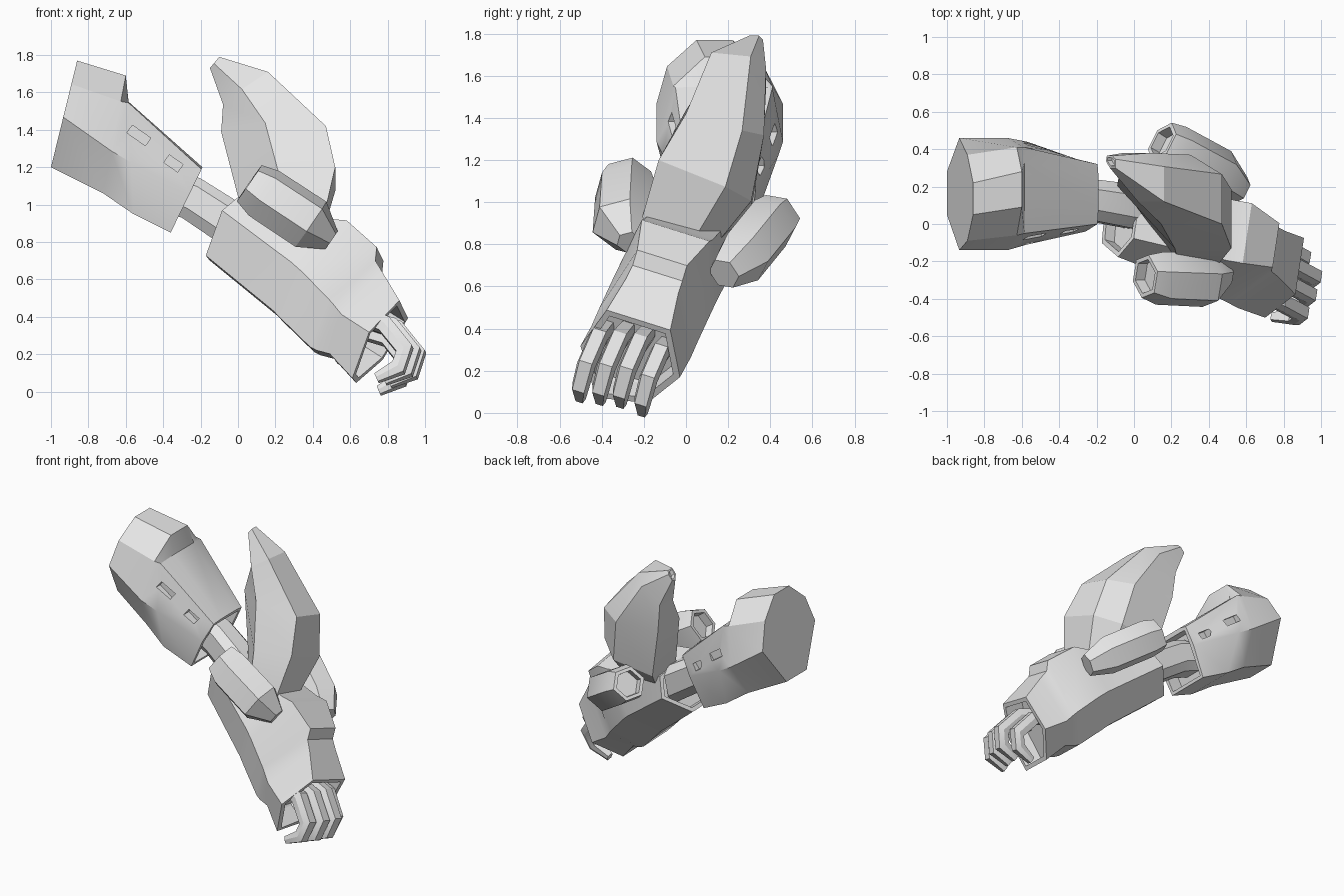
import bpy, bmesh, math
from mathutils import Vector

old = bpy.data.objects.get("Cube")
if old:
    bpy.data.objects.remove(old, do_unlink=True)

grey = bpy.data.materials.new("light_grey")
grey.use_nodes = True
grey.diffuse_color = (0.8, 0.8, 0.8, 1)
grey.node_tree.nodes["Principled BSDF"].inputs["Base Color"].default_value = (0.8, 0.8, 0.8, 1)


def loft(name, rings, hollow_start=None, hollow_end=None):
    """Skin a row of rings; a hollow end is (wall thickness, depth)."""
    bm = bmesh.new()
    loops = [[bm.verts.new(p) for p in ring] for ring in rings]
    count = len(loops[0])
    for a, b in zip(loops, loops[1:]):
        for i in range(count):
            j = (i + 1) % count
            bm.faces.new((a[i], a[j], b[j], b[i]))
    caps = [bm.faces.new(loops[0]), bm.faces.new(loops[-1])]
    bmesh.ops.recalc_face_normals(bm, faces=bm.faces[:])
    for cap, hollow in zip(caps, (hollow_start, hollow_end)):
        if hollow:
            bmesh.ops.inset_individual(bm, faces=[cap], thickness=hollow[0])
            bmesh.ops.inset_individual(bm, faces=[cap], thickness=0.002, depth=-hollow[1])
    mesh = bpy.data.meshes.new(name)
    bm.to_mesh(mesh)
    bm.free()
    mesh.materials.append(grey)
    obj = bpy.data.objects.new(name, mesh)
    bpy.context.collection.objects.link(obj)
    return obj


def smooth(obj, angle=25):
    bpy.ops.object.select_all(action='DESELECT')
    obj.select_set(True)
    bpy.context.view_layer.objects.active = obj
    bpy.ops.object.shade_smooth_by_angle(angle=math.radians(angle))


def section(start, end, y0, y1, profile, tilt=0):
    """Ring spanned by a line in the x-z plane and a range in y, sinking by tilt."""
    (ax, az), (bx, bz) = start, end
    return [Vector((ax + (bx - ax) * u, y0 + (y1 - y0) * v,
                    az + (bz - az) * u - tilt * (y1 - y0) * v))
            for u, v in profile]


# Slanted frame of the forearm: along, across, up
ORIGIN = Vector((0.3, -0.08, 0.62))
ALONG = Vector((0.79, -0.29, -0.54)).normalized()
ACROSS = Vector((0.12, 0.95, -0.28))
ACROSS = (ACROSS - ALONG * ACROSS.dot(ALONG)).normalized()
UP = ALONG.cross(ACROSS)


def arm_point(s, w, n):
    return ORIGIN + ALONG * s + ACROSS * w + UP * n


# Upper arm: each ring has top, shoulder, ridge and bottom levels (front y, back y, height)
def barrel_ring(bottom, top, levels):
    outline = [(u, y) for y, _, u in levels] + [(u, y) for _, y, u in reversed(levels)]
    return section(bottom, top, 0, 1, outline)


upper_arm = loft("upper_arm", [
    barrel_ring((-1.0, 1.20), (-.86, 1.77),
                ((.05, .22, 1), (-.09, .37, .78), (-.14, .46, .47), (.05, .28, 0))),
    barrel_ring((-.72, 1.06), (-.60, 1.69),
                ((.09, .28, 1), (-.06, .41, .78), (-.14, .46, .36), (-.02, .32, 0))),
    barrel_ring((-.56, .95), (-.585, 1.55),
                ((.10, .33, 1), (-.05, .41, .99), (-.11, .44, .46), (-.05, .34, 0))),
    barrel_ring((-.36, .85), (-.19, 1.20),
                ((.08, .26, 1), (.0, .32, .97), (-.04, .33, .6), (-.02, .31, 0))),
], hollow_end=(.03, .1))

# Slots cut into both flanks of the upper arm
for x, z, length, ys in ((-.53, 1.37, .12, (-.07, .42)), (-.345, 1.22, .09, (-.025, .34))):
    for y in ys:
        bpy.ops.mesh.primitive_cube_add(size=1, location=(x, y, z if y < 0 else z - .05),
                                        rotation=(0, math.radians(35), 0))
        cutter = bpy.context.object
        cutter.name = "slot_cutter"
        cutter.hide_render = True
        cutter.scale = (length, .06, .05)
        cutter.data.materials.append(grey)
        bpy.context.view_layer.objects.active = upper_arm
        cut = upper_arm.modifiers.new("slot", 'BOOLEAN')
        cut.operation = 'DIFFERENCE'
        cut.solver = 'EXACT'
        cut.object = cutter
        bpy.ops.object.modifier_apply(modifier=cut.name)
        bpy.data.objects.remove(cutter, do_unlink=True)
smooth(upper_arm)

# Elbow link between the arm halves
chamfered = [(0, .2), (0, .8), (.25, 1), (.8, 1), (1, .75), (1, .25), (.8, 0), (.25, 0)]
smooth(loft("elbow_link", [
    section((-.41, .97), (-.29, 1.17), .04, .25, chamfered),
    section((-.30, .93), (-.20, 1.14), .02, .24, chamfered),
    section((-.02, .74), (.04, .99), -.03, .21, chamfered),
]))

# Forearm: (position, half top width, top, middle, bottom) of a six-sided shell
forearm_rings = []
for s, half, top, mid, bottom in ((-.465, .165, .15, .03, -.17), (.02, .17, .335, .01, -.21),
                                  (.1, .17, .38, 0, -.225), (.31, .125, .36, -.04, -.26),
                                  (.35, .125, .295, -.05, -.255), (.42, .13, .265, -.07, -.23),
                                  (.602, .16, .185, -.065, -.27)):
    forearm_rings.append([arm_point(s + ds, w, n) for ds, w, n in (
        (0, -half, top), (0, half, top), (0, .25, mid), (0, .12, bottom),
        (.04, -.12, bottom - .03), (0, -.25, mid))])
smooth(loft("forearm", forearm_rings, hollow_start=(.03, .06), hollow_end=(.035, .14)))

# Tall fin rising from the forearm, with a hollow blunt tip
fin_profile = [(0, .55), (.42, 0), (1, 0), (1, .72), (.7, 1), (.1, 1)]
smooth(loft("forearm_fin", [
    section((-.15, 1.73), (-.10, 1.79), .30, .365, fin_profile),
    section((-.08, 1.55), (.16, 1.71), .12, .38, fin_profile, .1),
    section((-.09, 1.45), (.47, 1.42), 0, .37, fin_profile, .3),
    section((0, 1.14), (.52, 1.20), -.13, .31, fin_profile, .4),
    section((.08, .90), (.455, .92), -.21, .16, fin_profile, .25),
], hollow_start=(.012, .03)), 20)


# Six-sided side pods with hollow upper ends
def pod(name, roll, stations):
    points = [Vector(p) for p, r in stations]
    axis = (points[-1] - points[0]).normalized()
    side = axis.cross(Vector((0, 0, 1))).normalized()
    lift = side.cross(axis)
    rings = []
    for centre, (p, r) in zip(points, stations):
        rings.append([centre + (side * math.cos(a) + lift * math.sin(a)) * r
                      for a in (math.radians(60 * k + roll) for k in range(6))])
    smooth(loft(name, rings, hollow_start=(.025, .06)))


pod("front_pod", -18, [((.06, -.28, 1.115), .12), ((.14, -.29, 1.06), .148),
                       ((.39, -.30, .895), .15), ((.50, -.27, .81), .06)])
pod("back_pod", 10, [((.15, .44, .94), .115), ((.22, .40, .90), .135),
                     ((.46, .27, .74), .135), ((.57, .18, .66), .08)])


# Four curled fingers swept along one bent path
def finger(name, across, drop, scale):
    path = [Vector((.48, .0)), Vector((.64, .05)), Vector((.82, 0)),
            Vector((.855, -.10)), Vector((.79, -.215))]
    sizes = (.04, .045, .045, .042, .025)
    rings = []
    for i, p in enumerate(path):
        t = (path[min(i + 1, 4)] - path[max(i - 1, 0)]).normalized()
        out = Vector((-t.y, t.x)) * sizes[i]
        half = sizes[i]
        rings.append([arm_point(q.x * scale, across + w, q.y + drop)
                      for q, w in ((p + out, -half * .7), (p + out, half * .7), (p, half),
                                   (p - out, half * .8), (p - out, -half * .8), (p, -half))])
    smooth(loft(name, rings))


for k, (drop, scale) in enumerate(((-.02, .97), (.01, .985), (.03, .985), (-.02, .92))):
    finger("finger_%d" % (k + 1), -.17 + .1 * k, drop, scale)
